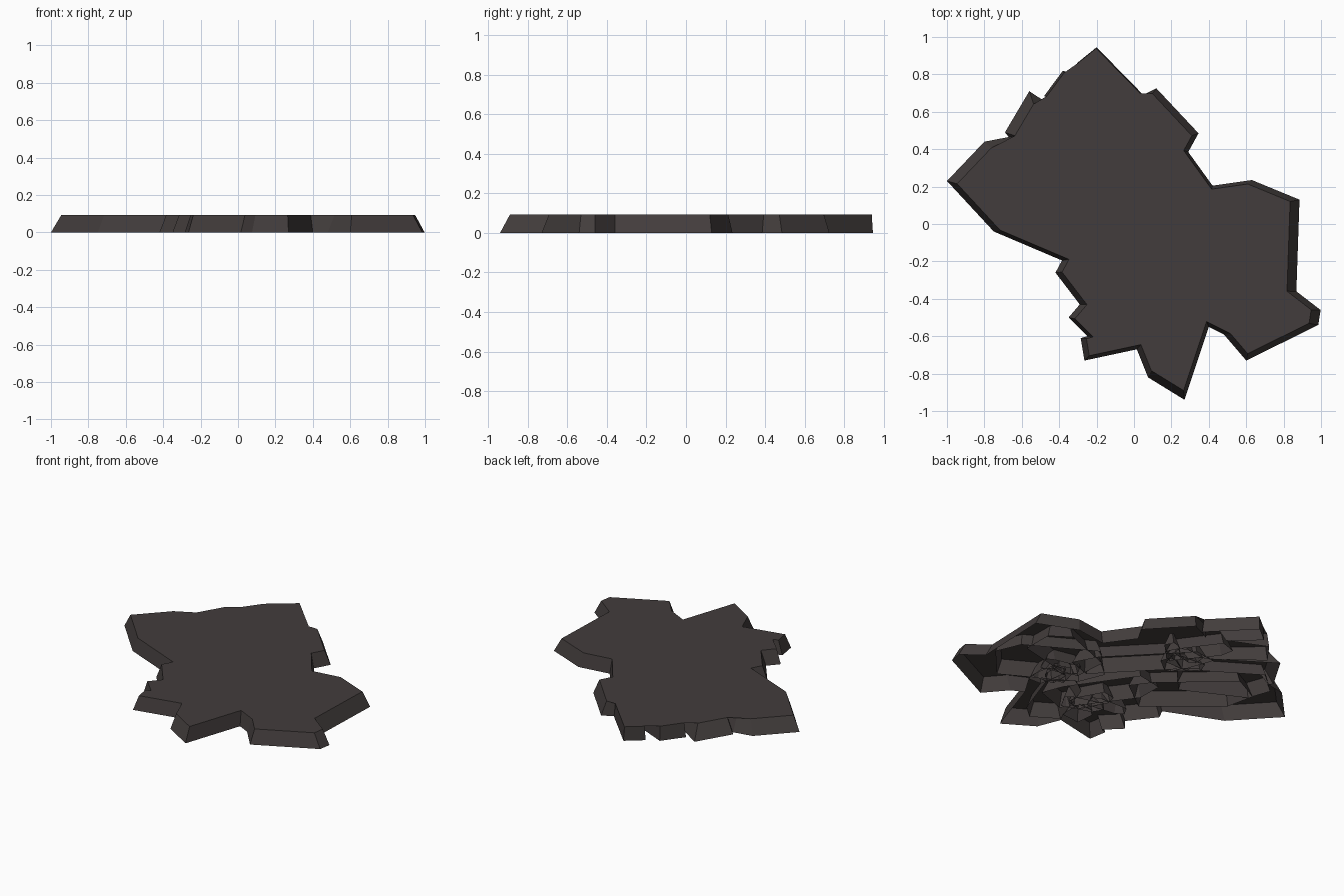
import bpy, bmesh, math, random
from mathutils import Vector

if "Cube" in bpy.data.objects:
    bpy.data.objects.remove(bpy.data.objects["Cube"])
random.seed(4)
H = 0.092

rock = bpy.data.materials.new("dark brown rock")
rock.diffuse_color = (0.055, 0.046, 0.045, 1)
rock.use_nodes = True
rock.node_tree.nodes["Principled BSDF"].inputs["Base Color"].default_value = rock.diffuse_color

# foot outline (clockwise from the left tip): x, y, slope inset of the edge that follows
OUTLINE = [
    (-1, .23, .05), (-.80, .44, .04), (-.67, .465, .03), (-.69, .49, .055), (-.56, .71, .045),
    (-.17, .455, .008), (-.48, .685, .012), (-.38, .82, .008), (-.13, .71, .008),
    (-.305, .86, .003), (-.20, .945, .006), (.045, .695, .01), (-.02, .655, .015),
    (.12, .725, .035), (.345, .485, .025), (.29, .385, .015), (.42, .205, .018),
    (.63, .235, .028), (.885, .13, .05), (.868, -.36, .03), (.998, -.46, .05),
    (.985, -.54, .03), (.60, -.73, .03), (.48, -.59, .02), (.40, -.55, .02),
    (.27, -.94, .04), (.075, -.82, .03), (.015, -.67, .02), (-.265, -.73, .03),
    (-.285, -.61, .012), (-.25, -.60, .02), (-.35, -.50, .03), (-.29, -.43, .03),
    (-.42, -.26, .03), (-.385, -.195, .02), (-.75, -.04, .03)]


def inset_ring(rows):
    """Move every edge inwards by its own inset and intersect neighbours."""
    out, n = [], len(rows)
    for i in range(n):
        p = Vector(rows[i][:2])
        a = (p - Vector(rows[i - 1][:2])).normalized()
        b = (Vector(rows[(i + 1) % n][:2]) - p).normalized()
        da, db = rows[i - 1][2], rows[i][2]
        na, nb = Vector((a.y, -a.x)), Vector((b.y, -b.x))
        det = na.x * nb.y - na.y * nb.x
        if abs(det) < 0.25:
            off = (na * da + nb * db) / 2
        else:
            off = Vector(((da * nb.y - db * na.y) / det, (db * na.x - da * nb.x) / det))
        if off.length > 0.085:
            off *= 0.085 / off.length
        out.append(p + off)
    return out


def shell(name, low, high, top, height):
    """Sloping walls between two rings, open below, with an optional top."""
    bm = bmesh.new()
    lo = [bm.verts.new((p[0], p[1], 0)) for p in low]
    hi = [bm.verts.new((p[0], p[1], height)) for p in high]
    n = len(lo)
    for i in range(n):
        j = (i + 1) % n
        bm.faces.new((lo[j], lo[i], hi[i], hi[j]))
    if top:
        f = bm.faces.new(hi[::-1])
        bmesh.ops.triangulate(bm, faces=[f])
    me = bpy.data.meshes.new(name)
    bm.to_mesh(me)
    bm.free()
    me.materials.append(rock)
    ob = bpy.data.objects.new(name, me)
    bpy.context.collection.objects.link(ob)


# visible slab
shell("rock_slab", OUTLINE, inset_ring(OUTLINE), True, H)


def inner_rock(name, x, y, length, width, angle):
    """Uneven six-sided rock wall hidden under the slab."""
    a = math.radians(angle)
    prof = [(-.5, -.3), (-.42, .5), (.3, .5), (.5, .15), (.4, -.5), (-.3, -.5)]
    low = []
    for u, v in prof:
        u, v = u * length, v * width * random.uniform(.8, 1.1)
        low.append((x + u * math.cos(a) - v * math.sin(a),
                    y + u * math.sin(a) + v * math.cos(a), .03))
    shell(name, low, inset_ring(low), False, H - .003)


# overlapping rocks seen from beneath: long ones, then the tangled small ones
for i, r in enumerate([
        (.08, .18, .85, .22, 133), (-.38, .08, .75, .3, 140), (.5, -.2, .7, .4, 150),
        (.2, -.5, .5, .25, 70), (-.45, .3, .6, .3, 150), (.5, -.05, .5, .3, 15),
        (.05, -.25, .7, .25, 125), (-.1, .5, .4, .15, 130)]):
    inner_rock(f"inner_rock_{i}", *r)
for c, (cx, cy) in enumerate([(.47, -.27), (-.05, .33), (-.05, -.45)]):
    for k in range(4):
        inner_rock(f"small_rock_{c}_{k}", cx + random.uniform(-.1, .1), cy + random.uniform(-.1, .1),
                   random.uniform(.15, .28), random.uniform(.1, .18), random.uniform(0, 180))
